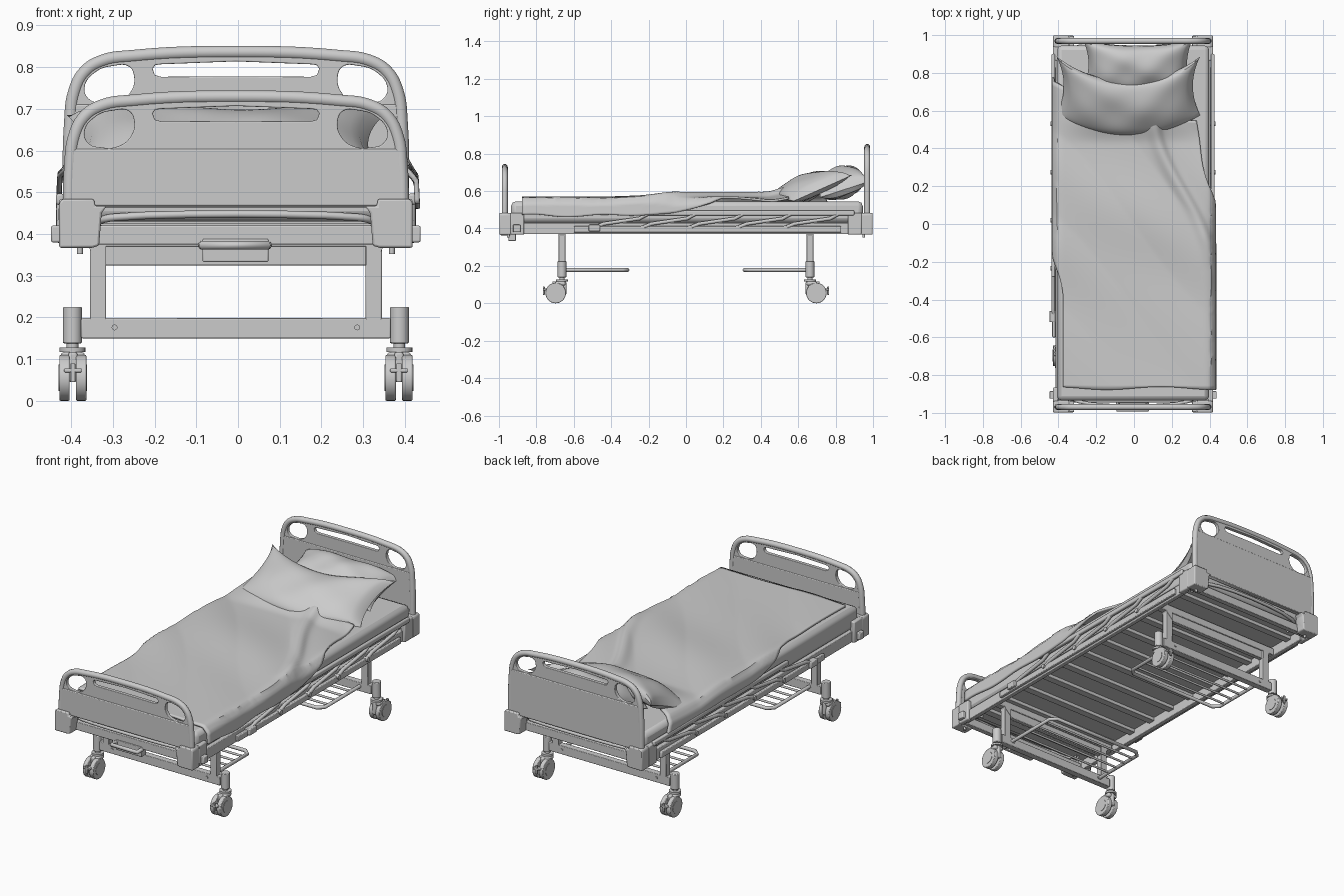
import bpy, bmesh, math
from mathutils import Vector, Matrix
from math import sin, cos, exp, pi

if "Cube" in bpy.data.objects:
    bpy.data.objects.remove(bpy.data.objects["Cube"])

def finish(name, bm, bevel=0.0, smooth=True):
    bmesh.ops.recalc_face_normals(bm, faces=bm.faces)
    me = bpy.data.meshes.new(name)
    bm.to_mesh(me); bm.free()
    return place(name, me, bevel, smooth)

def place(name, data, bevel=0.0, smooth=True):
    ob = bpy.data.objects.new(name, data)
    bpy.context.collection.objects.link(ob)
    if bevel:
        m = ob.modifiers.new("bevel", 'BEVEL')
        m.width, m.segments = bevel, 2
    if smooth and ob.type == 'MESH':
        bpy.ops.object.select_all(action='DESELECT')
        ob.select_set(True)
        bpy.context.view_layer.objects.active = ob
        bpy.ops.object.shade_smooth_by_angle(angle=math.radians(40))
    return ob

def box(name, x, y, z, bevel=0.003):
    """Box from (min, max) pairs."""
    bm = bmesh.new()
    bmesh.ops.create_cube(bm, size=1)
    for v in bm.verts:
        v.co = Vector([(r[0] + r[1]) / 2 + c * (r[1] - r[0]) for c, r in zip(v.co, (x, y, z))])
    return finish(name, bm, bevel)

def mbox(name, s, x, y, z, bevel=0.003):
    """Box mirrored in x by s."""
    return box(name, sorted((s * x[0], s * x[1])), sorted(y), z, bevel)

def cyl(name, a, b, r, seg=24, bevel=0.0):
    a, b = Vector(a), Vector(b)
    bm = bmesh.new()
    rot = (b - a).to_track_quat('Z', 'Y').to_matrix().to_4x4()
    bmesh.ops.create_cone(bm, cap_ends=True, segments=seg, radius1=r, radius2=r,
                          depth=(b - a).length, matrix=Matrix.Translation((a + b) / 2) @ rot)
    return finish(name, bm, bevel)

def prism(name, pts, y0, y1, bevel=0.0):
    """Polygon in xz, extruded along y."""
    bm = bmesh.new()
    f = bm.faces.new([bm.verts.new((x, y0, z)) for x, z in pts])
    r = bmesh.ops.extrude_face_region(bm, geom=[f])
    bmesh.ops.translate(bm, vec=(0, y1 - y0, 0), verts=[g for g in r['geom'] if isinstance(g, bmesh.types.BMVert)])
    return finish(name, bm, bevel)

def curve(name, loops, depth=0.0, extrude=0.0, flat=False):
    """Curve object from (points, cyclic, smooth) loops."""
    cu = bpy.data.curves.new(name, 'CURVE')
    cu.dimensions = '2D' if flat else '3D'
    if flat:
        cu.fill_mode = 'BOTH'
    cu.extrude, cu.bevel_depth, cu.bevel_resolution, cu.resolution_u = extrude, depth, 3, 6
    for pts, cyclic, smooth in loops:
        sp = cu.splines.new('BEZIER')
        sp.bezier_points.add(len(pts) - 1)
        sp.use_cyclic_u = cyclic
        for bp, p in zip(sp.bezier_points, pts):
            bp.co = (*p, 0) if len(p) == 2 else p
            sharp = not smooth or (flat and p[1] < 0.48)
            bp.handle_left_type = bp.handle_right_type = 'VECTOR' if sharp else 'AUTO'
    ob = place(name, cu)
    if flat:
        ob.rotation_euler = (pi / 2, 0, 0)
    return ob

# Head and foot boards: panel with cut-outs, tubular rim, corner blocks
ARCH = [(.4, .467), (.397, .56), (.387, .635), (.362, .682), (.32, .708), (.25, .719)]
HOLE = [(.366, .645), (.355, .615), (.325, .605), (.28, .608), (.25, .632), (.241, .67),
        (.255, .697), (.295, .699), (.338, .684)]
for part, s, h in (("foot", -1, 0), ("head", 1, .107)):
    up = lambda pts, m=1: [(m * x, z + (h if z > .5 else 0)) for x, z in pts]
    arch = up(ARCH) + [(0, .729 + h)] + up(ARCH, -1)[::-1]
    half = [(0, .668), (.18, .667), (.197, .672), (.203, .69), (.195, .701), (.18, .703)]
    slot = up(half) + up([(0, .71)]) + up(half[1:], -1)[::-1]
    panel = curve(part + "_board_panel", [(arch, True, True), (up(HOLE), True, True),
                  (up(HOLE, -1), True, True), (slot, True, False)], .003, .007, True)
    panel.location.y = s * .969
    curve(part + "_board_rim", [([(x, s * .969, z) for x, z in arch], False, True)], .016)
    box(part + "_board_lower_panel", (-.4, .4), sorted((s * .957, s * .983)), (.467, .604 + h), .004)
    for m in (-1, 1):
        prism(part + "_corner_block", [(m * x, z) for x, z in
              [(.424, .367), (.424, .475), (.416, .484), (.34, .484), (.338, .467), (.31, .467),
               (.322, .45), (.328, .372), (.345, .367)]], s * .935, s * .997, .005)
        mbox(part + "_corner_wrap", m, (.396, .424), (s * .865, s * .94), (.367, .484), .006)
        cyl(part + "_corner_bolt", (m * .374, s * .95, .352), (m * .374, s * .95, .37), .007, 12)
    box(part + "_end_rail", (-.4, .4), sorted((s * .915, s * .945)), (.375, .42))

# Bed frame, slats and mattress retainers
for m in (-1, 1):
    mbox("side_frame_rail", m, (.385, .41), (-.9, .9), (.37, .43))
for i in range(11):
    y = -.8 + i * .16
    box("deck_slat", (-.387, .387), (y - .02, y + .02), (.405, .428), .002)
box("deck_plate", (-.387, .387), (-.89, .89), (.424, .432), 0)
for s in (-1, 1):
    curve("mattress_retainer", [([(-.33, s * .86, .415), (-.33, s * .91, .43), (-.29, s * .94, .44),
          (.29, s * .94, .44), (.33, s * .91, .43), (.33, s * .86, .415)], False, True)], .009)

# Folded guard rails on both sides
for m in (-1, 1):
    x = m * .422
    mbox("guard_top_bar", m, (.412, .432), (-.28, .9), (.47, .497), .006)
    mbox("guard_base_bar", m, (.41, .428), (-.6, .83), (.378, .412), .004)
    for i in range(5):
        y = -.49 + i * .255
        curve("guard_folded_post", [([(x, y, .405), (x, y + .05, .425), (x, y + .24, .453),
              (x, y + .29, .48)], False, False)], .01)
        cyl("guard_pivot", (m * .41, y, .405), (m * .436, y, .405), .012, 16)
    mbox("guard_latch", m, (.41, .443), (-.52, -.46), (.385, .42), .004)
    mbox("crank_bracket", m, (.42, .443), (-.925, -.885), (.38, .42), .004)

# Foot end pull handle
curve("pull_handle", [([(-.08, -.94, .373), (-.08, -.985, .373), (.075, -.985, .373),
      (.075, -.94, .373)], False, False)], .011)
box("crank_housing", (-.08, .078), (-.95, -.91), (.333, .388))

# Leg frames, racks and casters
for s in (-1, 1):
    y = s * .663
    Y = lambda a, b: sorted((y + s * a, y + s * b))
    box("leg_top_beam", (-.385, .385), Y(-.018, .018), (.37, .41))
    box("leg_cross_plate", (-.32, .32), Y(-.012, .012), (.325, .405))
    box("leg_cross_bar", (-.371, .371), Y(-.018, .018), (.15, .198))
    for m in (-1, 1):
        mbox("leg_post", m, (.311, .35), Y(-.018, .018), (.19, .39))
        prism("leg_gusset", [(m * .312, .325), (m * .312, .372), (m * .354, .372), (m * .349, .36)], *Y(-.02, .02))
        cyl("cross_bar_bolt", (m * .291, y - .022, .176), (m * .291, y + .022, .176), .007, 12)
        # Caster
        cyl("caster_socket", (m * .392, y, .138), (m * .392, y, .225), .023, 24, .003)
        cyl("caster_stem", (m * .392, y, .11), (m * .392, y, .14), .014)
        cyl("caster_collar", (m * .392, y, .117), (m * .392, y, .128), .031)
        w = s * .697
        for d in (-.02, .02):
            c = m * .391 + d
            cyl("caster_wheel", (c - .0125, w, .055), (c + .0125, w, .055), .055, 32, .003)
            e = c + math.copysign(.0145, d)
            cyl("caster_hub", (c, w, .055), (e, w, .055), .032, 24)
        mbox("caster_fork", m, (.38, .402), (s * .64, s * .715), (.045, .117), .006)
        mbox("caster_hood", m, (.362, .42), (s * .645, s * .7), (.095, .117), .008)
        mbox("brake_pedal", m, (.37, .412), (s * .735, s * .765), (.068, .078), .003)
        mbox("brake_pedal_arm", m, (.385, .397), (s * .755, s * .765), (.045, .09), .002)
    # Wire rack under the deck
    curve("rack_loop", [([(-.3, y, .178), (-.3, s * .34, .178), (-.27, s * .312, .178),
          (.27, s * .312, .178), (.3, s * .34, .178), (.3, y, .178)], False, False)], .01)
    for i in range(4):
        r = s * (.375 + i * .065)
        cyl("rack_rung", (-.3, r, .178), (.3, r, .178), .006, 12)

# Mattress
box("mattress", (-.403, .403), (-.935, .945), (.43, .545), .025)

# The hard frame sits slightly left of centre, balanced by the blanket overhang
for ob in bpy.data.objects:
    ob.location.x -= .005

# Blanket: draped height field with diagonal creases and a turned-back flap on the right
def lerp(a, b, t):
    t = max(0, min(1, t))
    return a + (b - a) * t * t * (3 - 2 * t)

def blanket_point(u, v):
    y = -.87 + v * (1.42 + .22 * (1 - u) ** 2)
    left = lerp(-.375, -.465, (y + .4) / .4)
    right = lerp(.48, .33, (y + .22) / .8) + .006 * sin(17 * y)
    a = left + (right - left) * u
    c = max(-.408, min(.408, a))
    fold = lerp(.40, .11, (y + .2) / .75)                    # crease of the flap
    z = .562 + .014 * exp(-((y - .05) / .25) ** 2)
    soft = lerp(.25, 1, (y + .7) / .7)
    z += soft * (.007 * abs(sin(7 * (a + y) + .6 * sin(5 * a))) + .004 * sin(13 * (.7 * a + y) + 1) - .003)
    flap = lerp(0, 1, (y + .25) / .2)
    z += .02 * flap * exp(-((a - fold) / .04) ** 2) - .012 * flap * lerp(0, 1, (a - fold) / .04)
    z += .035 * lerp(0, 1, (y - .42) / .15) * exp(-(a / .35) ** 4)
    over = abs(a) - abs(c)
    x = c + math.copysign(min(over, .018) + .06 * over, a)
    z -= over * 1.15 + .01 * max(0, (abs(a) - .37) / .05) ** 2 * (over == 0) + .012 * (over > 0)
    return x, y + .008 * sin(11 * a) * (v > .99 or v < .01), z

def sheet(name, fn, nu, nv):
    bm = bmesh.new()
    g = [[bm.verts.new(fn(i / nu, j / nv)) for j in range(nv + 1)] for i in range(nu + 1)]
    for i in range(nu):
        for j in range(nv):
            bm.faces.new((g[i][j], g[i + 1][j], g[i + 1][j + 1], g[i][j + 1]))
    return finish(name, bm)

blanket = sheet("blanket", blanket_point, 90, 90)
solid = blanket.modifiers.new("thickness", 'SOLIDIFY')
solid.thickness, solid.offset = .012, 0

# Pillows: two puffed faces meeting at a seam; bend curves them in plan
def pillow(name, w, d, t, loc, tilt, bend):
    bm = bmesh.new()
    n = 32
    for side in (1, -1):
        g = []
        for i in range(n + 1):
            row = []
            for j in range(n + 1):
                u, v = 2 * i / n - 1, 2 * j / n - 1
                x = w / 2 * u * (1 - .1 * (1 - v * v))
                y = d / 2 * v * (1 - .1 * (1 - u * u)) + bend * (u * u - .5)
                puff = (max(0, 1 - u * u) * max(0, 1 - v * v)) ** .4
                z = side * t / 2 * puff * (1 + .05 * sin(5 * u + 4 * v) + .04 * sin(8 * u - 3 * v))
                row.append(bm.verts.new((x, y, z - .04 * u ** 4)))
            g.append(row)
        for i in range(n):
            for j in range(n):
                bm.faces.new((g[i][j], g[i + 1][j], g[i + 1][j + 1], g[i][j + 1]))
    bmesh.ops.remove_doubles(bm, verts=bm.verts, dist=1e-5)
    ob = finish(name, bm)
    ob.location, ob.rotation_euler = loc, (math.radians(tilt), 0, 0)

pillow("front_pillow", .76, .34, .14, (-.03, .665, .63), 24, .11)
pillow("back_pillow", .58, .27, .17, (.02, .83, .645), 18, .01)
